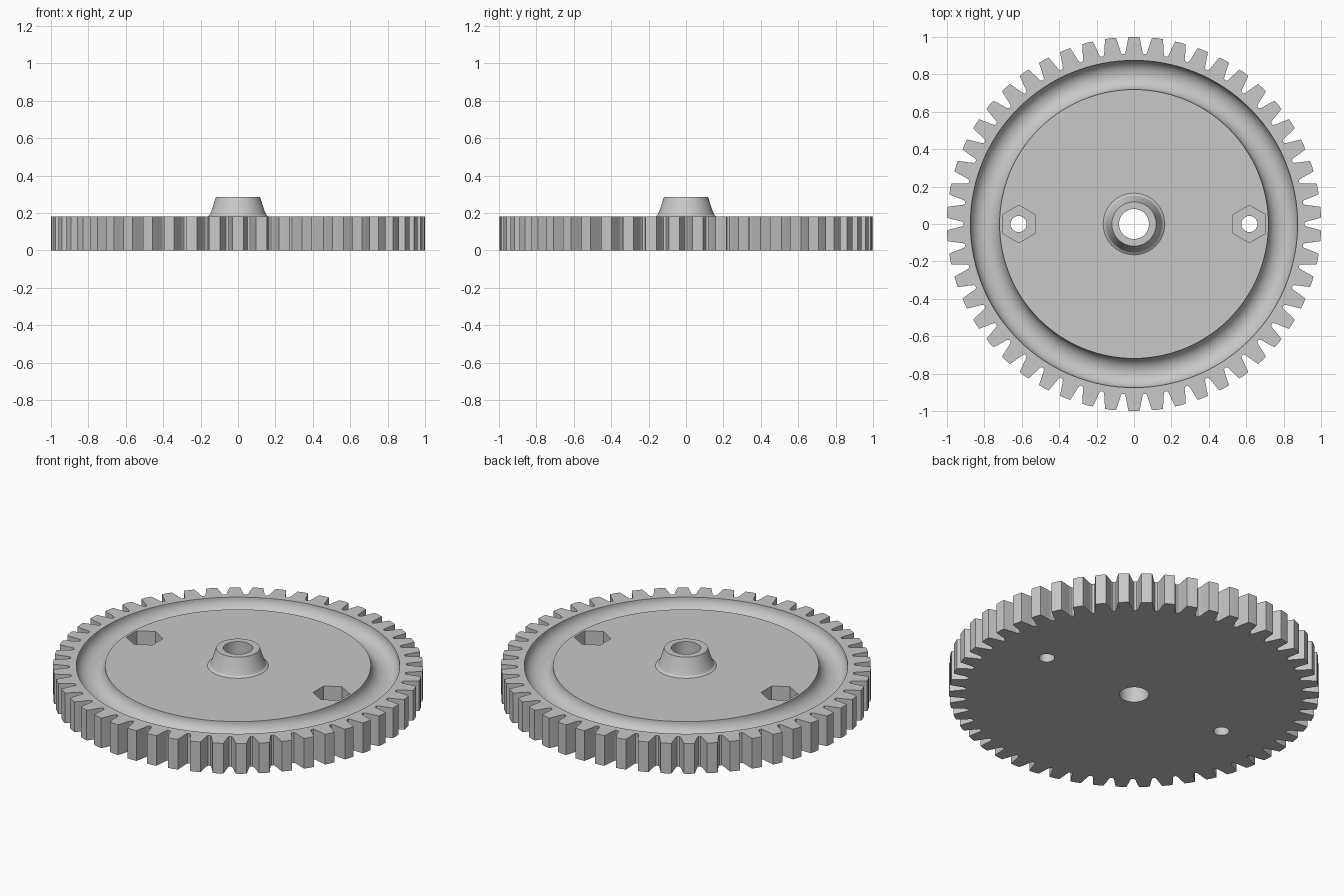
import bpy, bmesh
from math import sin, cos, pi, radians

cube = bpy.data.objects.get("Cube")
if cube:
    bpy.data.objects.remove(cube, do_unlink=True)

TEETH, THICK, SEGMENTS = 50, 0.18, 128

grey = bpy.data.materials.new("plain_grey")
grey.use_nodes = True
color = (0.58, 0.58, 0.58, 1)
grey.diffuse_color = color
for node in grey.node_tree.nodes:
    if node.type == 'BSDF_PRINCIPLED':
        node.inputs["Base Color"].default_value = color


def make_object(name, bm):
    bmesh.ops.recalc_face_normals(bm, faces=bm.faces)
    mesh = bpy.data.meshes.new(name)
    bm.to_mesh(mesh)
    bm.free()
    mesh.materials.append(grey)
    obj = bpy.data.objects.new(name, mesh)
    bpy.context.collection.objects.link(obj)
    return obj


def prism(name, outline, z0, z1):
    """Solid between two heights from a flat outline."""
    bm = bmesh.new()
    low = [bm.verts.new((x, y, z0)) for x, y in outline]
    high = [bm.verts.new((x, y, z1)) for x, y in outline]
    bm.faces.new(low[::-1])
    bm.faces.new(high)
    n = len(outline)
    for i in range(n):
        j = (i + 1) % n
        bm.faces.new((low[i], low[j], high[j], high[i]))
    return make_object(name, bm)


def ring(name, profile):
    """Solid ring made by turning a closed (radius, z) profile about z."""
    bm = bmesh.new()
    rows = []
    for s in range(SEGMENTS):
        a = 2 * pi * s / SEGMENTS
        rows.append([bm.verts.new((r * cos(a), r * sin(a), z)) for r, z in profile])
    n = len(profile)
    for s in range(SEGMENTS):
        here, there = rows[s], rows[(s + 1) % SEGMENTS]
        for i in range(n):
            j = (i + 1) % n
            bm.faces.new((here[i], there[i], there[j], here[j]))
    return make_object(name, bm)


def polygon(radius, sides, cx=0.0):
    return [(cx + radius * sin(2 * pi * i / sides), radius * cos(2 * pi * i / sides))
            for i in range(sides)]


def combine(body, tool, operation):
    mod = body.modifiers.new(tool.name, 'BOOLEAN')
    mod.operation, mod.solver, mod.object = operation, 'EXACT', tool
    bpy.context.view_layer.objects.active = body
    bpy.ops.object.modifier_apply(modifier=mod.name)
    bpy.data.objects.remove(tool, do_unlink=True)


# Toothed plate: half a tooth as (angle, radius), mirrored about its centre line
half_tooth = [(0.029, 0.999), (0.034, 0.98), (0.040, 0.955), (0.046, 0.93),
              (0.050, 0.917), (0.056, 0.910)]
tooth = ([(-a, r) for a, r in reversed(half_tooth)] + [(0, 1.0)] + half_tooth)
outline = []
for t in range(TEETH):
    centre = pi / 2 + 2 * pi * t / TEETH
    outline += [(r * cos(centre + a), r * sin(centre + a)) for a, r in tooth]
gear = prism("gear_wheel", outline, 0, THICK)

# Tapered hub with a flared foot
combine(gear, ring("hub", [(0.05, 0.1), (0.17, 0.1), (0.17, 0.176), (0.152, 0.189),
                           (0.143, 0.207), (0.118, 0.285), (0.05, 0.285)]), 'UNION')

# Rounded groove between the rim and the inner disc
mid, half, depth, steps = 0.796, 0.078, 0.072, 20
groove = [(mid + half * cos(pi + pi * i / steps), THICK + depth * sin(pi + pi * i / steps))
          for i in range(steps + 1)]
groove += [(mid + half, 0.25), (mid - half, 0.25)]
combine(gear, ring("groove_cutter", groove), 'DIFFERENCE')

# Centre bore, then a hexagonal nut pocket with a bolt hole on each side
combine(gear, prism("bore_cutter", polygon(0.08, 64), -0.1, 0.4), 'DIFFERENCE')
for side in (-1, 1):
    x = side * 0.616
    combine(gear, prism("pocket_cutter", polygon(0.1, 6, x), 0.08, 0.3), 'DIFFERENCE')
    combine(gear, prism("hole_cutter", polygon(0.043, 40, x), -0.1, 0.3), 'DIFFERENCE')

# Smooth the turned surfaces and keep the edges crisp
bpy.ops.object.select_all(action='DESELECT')
gear.select_set(True)
bpy.context.view_layer.objects.active = gear
bpy.ops.object.shade_smooth_by_angle(angle=radians(25))
